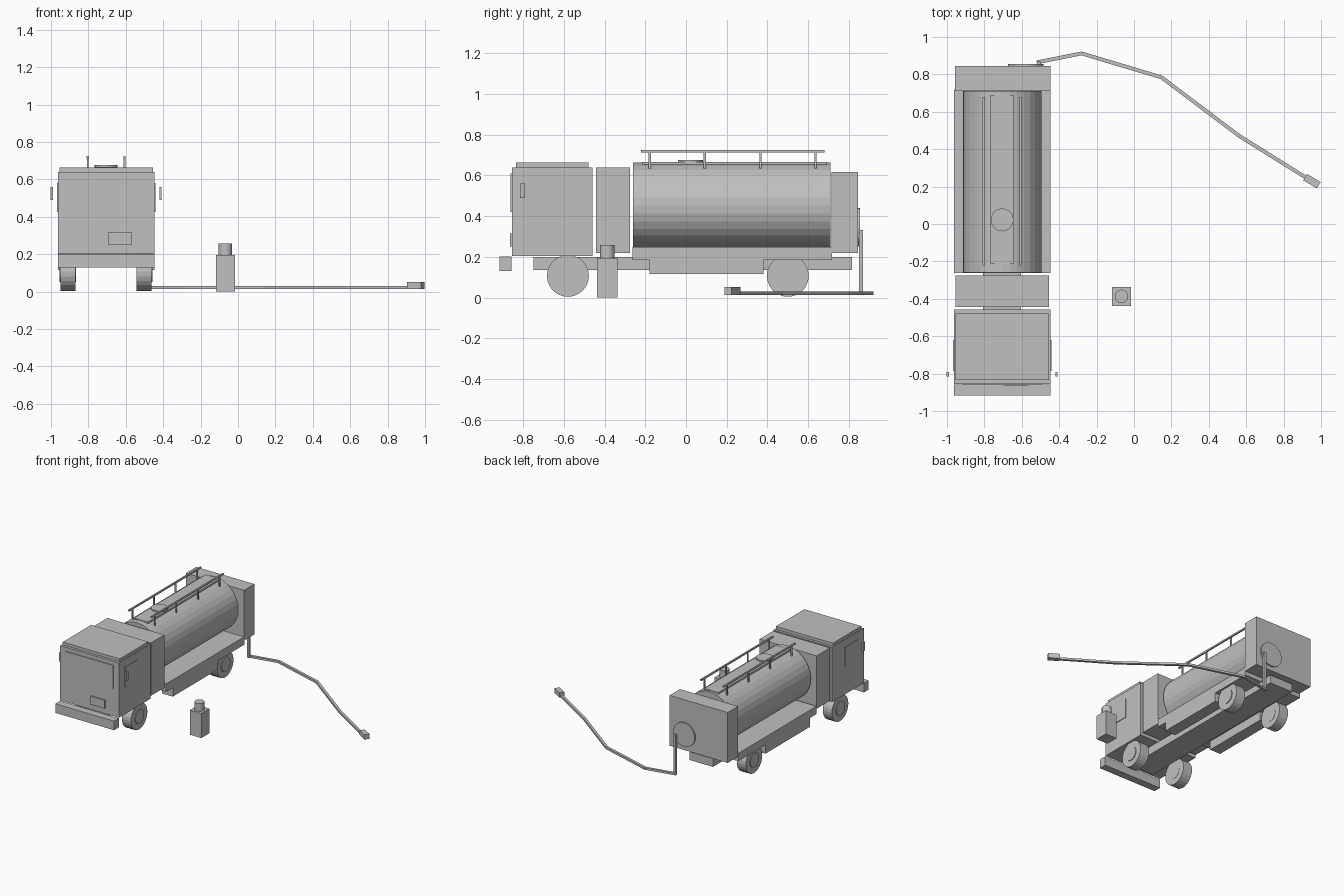
import bpy, math
from mathutils import Vector

if "Cube" in bpy.data.objects:
    bpy.data.objects.remove(bpy.data.objects["Cube"])

CX = -0.705  # truck centre line

grey = bpy.data.materials.new("light grey")
grey.diffuse_color = (0.53, 0.53, 0.53, 1)
grey.use_nodes = True
grey.node_tree.nodes["Principled BSDF"].inputs["Base Color"].default_value = grey.diffuse_color


def finish(name):
    ob = bpy.context.object
    ob.name = name
    ob.data.materials.append(grey)
    return ob


def box(name, x0, x1, y0, y1, z0, z1):
    bpy.ops.mesh.primitive_cube_add(size=1, location=((x0 + x1) / 2, (y0 + y1) / 2, (z0 + z1) / 2))
    bpy.context.object.scale = (x1 - x0, y1 - y0, z1 - z0)
    return finish(name)


def cyl(name, centre, r, depth, axis, sides=24):
    rot = {'x': (0, math.pi / 2, 0), 'y': (math.pi / 2, 0, 0), 'z': (0, 0, 0)}[axis]
    bpy.ops.mesh.primitive_cylinder_add(vertices=sides, radius=r, depth=depth, location=centre, rotation=rot)
    return finish(name)


def beam(name, a, b, width, height):
    a, b = Vector(a), Vector(b)
    d = b - a
    bpy.ops.mesh.primitive_cube_add(size=1, location=(a + b) / 2)
    ob = bpy.context.object
    ob.scale = (d.length, width, height)
    ob.rotation_euler = (0, 0, math.atan2(d.y, d.x))
    return finish(name)


# Cab
box("cab", CX - 0.258, CX + 0.258, -0.855, -0.458, 0.205, 0.64)
box("cab_roof", CX - 0.25, CX + 0.25, -0.835, -0.478, 0.64, 0.663)
box("bumper", CX - 0.258, CX + 0.258, -0.917, -0.857, 0.13, 0.202)
box("windscreen", CX - 0.21, CX + 0.21, -0.862, -0.854, 0.42, 0.61)
box("front_plate", -0.694, -0.566, -0.864, -0.854, 0.25, 0.315)
for s, side in ((-1, "left"), (1, "right")):
    xs = sorted((CX + s * 0.256, CX + s * 0.263))
    box("window_" + side, *xs, -0.785, -0.62, 0.425, 0.58)
    xs = sorted((CX + s * 0.285, CX + s * 0.297))
    box("mirror_" + side, *xs, -0.815, -0.79, 0.49, 0.56)

# Equipment module, chassis and deck
box("equipment_module", CX - 0.25, CX + 0.25, -0.443, -0.275, 0.22, 0.64)
box("chassis", CX - 0.102, CX + 0.102, -0.75, 0.815, 0.135, 0.2)
box("deck", CX - 0.258, CX + 0.258, -0.262, 0.718, 0.185, 0.248)
for s, side in ((-1, "left"), (1, "right")):
    xs = sorted((CX + s * 0.165, CX + s * 0.258))
    box("side_locker_" + side, *xs, -0.18, 0.38, 0.115, 0.185)

# Wheels with hubs
for s, side in ((-1, "left"), (1, "right")):
    for y, end in ((-0.58, "front"), (0.5, "rear")):
        cyl(f"wheel_{end}_{side}", (CX + s * 0.203, y, 0.107), 0.103, 0.08, 'x')
        cyl(f"hub_{end}_{side}", (CX + s * 0.205, y, 0.107), 0.055, 0.088, 'x')

# Tank with walkway and hatch
cyl("tank", (CX, 0.225, 0.453), 0.21, 0.97, 'y', 32)
box("walkway", CX - 0.062, CX + 0.062, -0.213, 0.69, 0.652, 0.667)
cyl("hatch", (CX, 0.022, 0.664), 0.061, 0.026, 'z')

# Guard rails
for s, side in ((-1, "left"), (1, "right")):
    x = CX + s * 0.098
    box("rail_" + side, x - 0.006, x + 0.006, -0.222, 0.68, 0.713, 0.725)
    for i, y in enumerate((-0.178, 0.092, 0.365, 0.635)):
        box(f"rail_post_{side}_{i}", x - 0.005, x + 0.005, y - 0.005, y + 0.005, 0.635, 0.715)

# Rear cabinet and hose reel
box("rear_cabinet", CX - 0.252, CX + 0.258, 0.714, 0.844, 0.218, 0.618)
cyl("hose_reel", (-0.58, 0.848, 0.345), 0.095, 0.014, 'y')

# Hose lying on the ground, with nozzle
box("hose_drop", -0.518, -0.498, 0.85, 0.87, 0.014, 0.333)
path = [(-0.52, 0.864), (-0.28, 0.912), (0.147, 0.784), (0.564, 0.47), (0.94, 0.235)]
for i, (a, b) in enumerate(zip(path, path[1:])):
    beam(f"hose_{i}", (*a, 0.021), (*b, 0.021), 0.02, 0.016)
beam("nozzle", (0.915, 0.251, 0.032), (0.988, 0.207, 0.032), 0.04, 0.038)

# Free-standing pump post
box("pump_post", -0.117, -0.016, -0.438, -0.336, 0.0, 0.195)
cyl("pump_cap", (-0.067, -0.387, 0.226), 0.036, 0.064, 'z')
